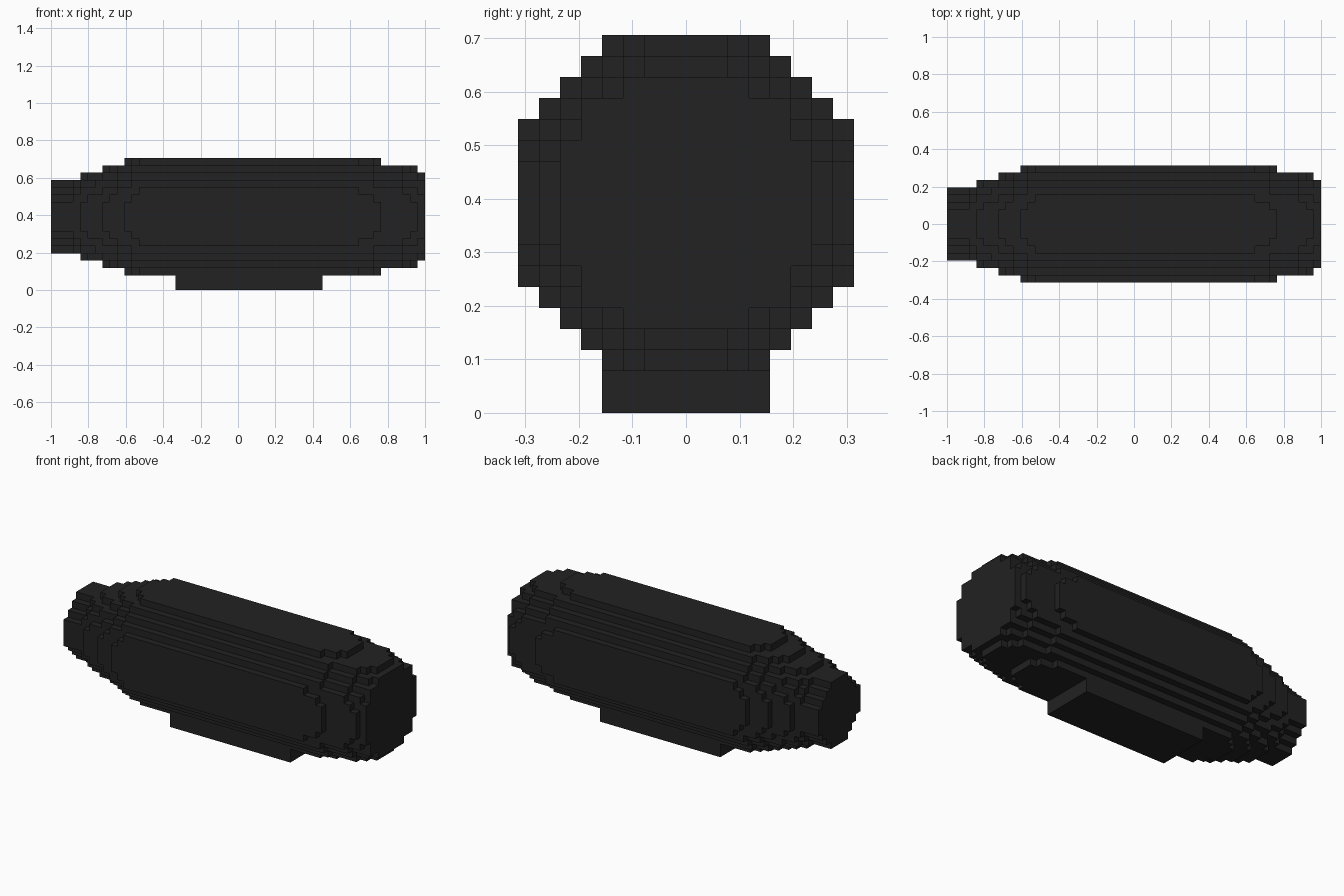
import bpy, bmesh, math

if "Cube" in bpy.data.objects:
    bpy.data.objects.remove(bpy.data.objects["Cube"])

U = 2 / 51          # block size
CZ = 10 * U         # height of the hull axis

black = bpy.data.materials.new("charcoal black")
black.diffuse_color = (0.016, 0.016, 0.016, 1)
black.use_nodes = True
black.node_tree.nodes["Principled BSDF"].inputs["Base Color"].default_value = black.diffuse_color


def finish(name, bm):
    bmesh.ops.remove_doubles(bm, verts=bm.verts, dist=U * 0.01)
    bmesh.ops.dissolve_limit(bm, angle_limit=0.01, verts=bm.verts, edges=bm.edges)
    me = bpy.data.meshes.new(name)
    bm.to_mesh(me)
    bm.free()
    me.materials.append(black)
    ob = bpy.data.objects.new(name, me)
    bpy.context.collection.objects.link(ob)
    return ob


# Squared hull radius, in blocks, for each slice along the length
nose = [24, 24, 24, 28, 33, 37, 41, 45, 50, 55, 60, 65]
tail = [66, 64, 60, 56, 55.5, 55, 50, 46, 41]
radius2 = nose + [69.5] * (51 - len(nose) - len(tail)) + tail

# Blocks inside each round slice
blocks = {(i, j, k) for i, r2 in enumerate(radius2)
          for j in range(-9, 9) for k in range(-9, 9)
          if (j + .5) ** 2 + (k + .5) ** 2 < r2}

# Hull: only the exposed block sides
bm = bmesh.new()
for b in blocks:
    for axis in range(3):
        for side in (0, 1):
            n = list(b)
            n[axis] += 2 * side - 1
            if tuple(n) in blocks:
                continue
            u, v = (axis + 1) % 3, (axis + 2) % 3
            corners = []
            for du, dv in ((0, 0), (1, 0), (1, 1), (0, 1)):
                p = list(b)
                p[axis] += side
                p[u] += du
                p[v] += dv
                corners.append(bm.verts.new((p[0] * U - 1, p[1] * U, p[2] * U + CZ)))
            bm.faces.new(corners if side else corners[::-1])
finish("airship_hull", bm)

# Gondola: plain box under the hull
bm = bmesh.new()
bmesh.ops.create_cube(bm, size=1)
for v in bm.verts:
    v.co = ((27 + 20 * v.co.x) * U - 1, 8 * U * v.co.y, (1 + 2 * v.co.z) * U)
finish("gondola", bm)
